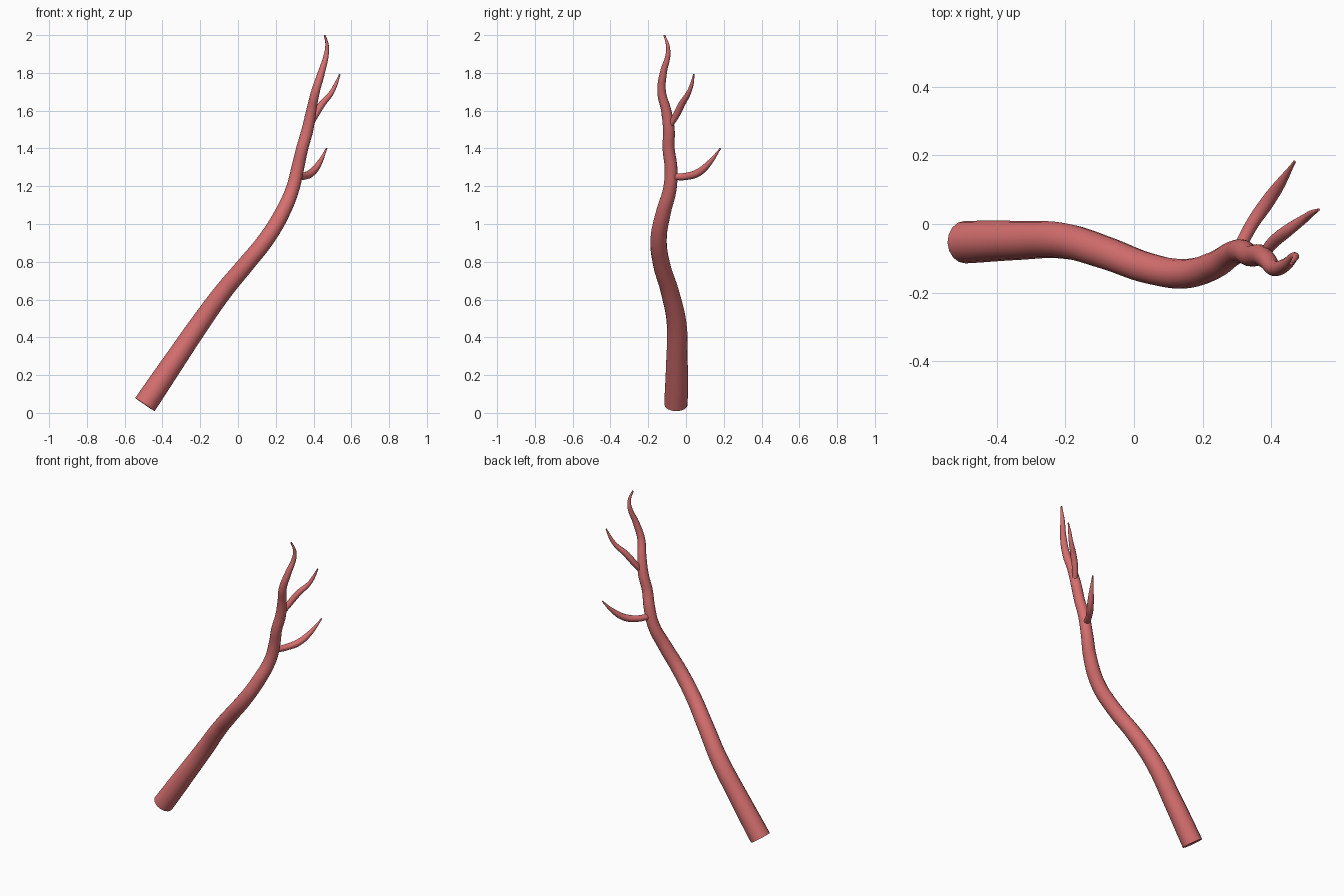
import bpy

bark = bpy.data.materials.new("bark")
bark.diffuse_color = (0.68, 0.16, 0.16, 1)


def limb(name, points):
    """Smooth tapered round limb through (x, y, z, radius) points."""
    cu = bpy.data.curves.new(name, 'CURVE')
    cu.dimensions = '3D'
    cu.bevel_depth = 1.0
    cu.bevel_resolution = 6
    cu.resolution_u = 8
    cu.use_fill_caps = True
    sp = cu.splines.new('BEZIER')
    sp.radius_interpolation = 'CARDINAL'
    sp.bezier_points.add(len(points) - 1)
    for bp, (x, y, z, r) in zip(sp.bezier_points, points):
        bp.co = (x, y, z)
        bp.radius = r
        bp.handle_left_type = bp.handle_right_type = 'AUTO'
    ob = bpy.data.objects.new(name, cu)
    bpy.context.collection.objects.link(ob)
    bpy.ops.object.select_all(action='DESELECT')
    ob.select_set(True)
    bpy.context.view_layer.objects.active = ob
    bpy.ops.object.convert(target='MESH')
    ob = bpy.context.object
    ob.data.materials.clear()
    ob.data.materials.append(bark)
    bpy.ops.object.shade_smooth_by_angle(angle=0.8)
    return ob


# Main leaning stem, cut square at the base and tapering to the tip
limb("main_stem", [
    (-0.493, -0.053, 0.044, 0.062),
    (-0.34, -0.048, 0.27, 0.057),
    (-0.20, -0.05, 0.475, 0.052),
    (-0.08, -0.085, 0.64, 0.048),
    (0.045, -0.13, 0.79, 0.045),
    (0.15, -0.145, 0.92, 0.043),
    (0.235, -0.12, 1.06, 0.040),
    (0.29, -0.085, 1.19, 0.036),
    (0.317, -0.08, 1.30, 0.034),
    (0.34, -0.092, 1.40, 0.032),
    (0.368, -0.091, 1.50, 0.031),
    (0.388, -0.105, 1.60, 0.027),
    (0.410, -0.129, 1.70, 0.023),
    (0.441, -0.12, 1.80, 0.019),
    (0.468, -0.095, 1.90, 0.013),
    (0.471, -0.098, 1.95, 0.009),
    (0.459, -0.115, 2.0, 0.005),
])

# Lower side twig
limb("lower_twig", [
    (0.31, -0.065, 1.25, 0.018),
    (0.345, 0.0, 1.252, 0.019),
    (0.39, 0.065, 1.272, 0.020),
    (0.432, 0.125, 1.325, 0.014),
    (0.469, 0.182, 1.40, 0.004),
])

# Upper side twig
limb("upper_twig", [
    (0.385, -0.08, 1.53, 0.016),
    (0.405, -0.055, 1.57, 0.018),
    (0.445, -0.022, 1.635, 0.018),
    (0.495, 0.014, 1.695, 0.013),
    (0.52, 0.032, 1.745, 0.009),
    (0.539, 0.042, 1.793, 0.004),
])
